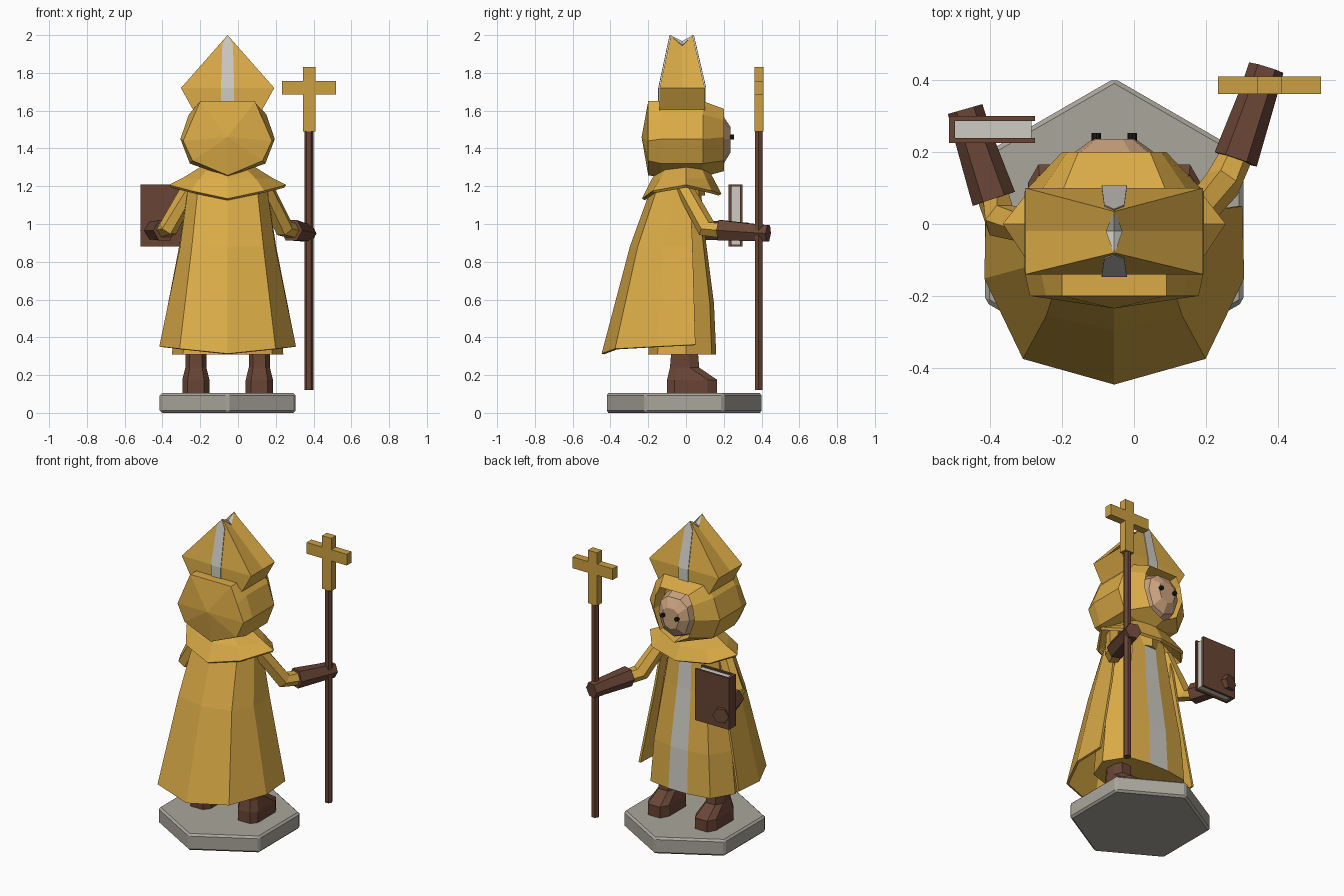
import bpy, bmesh, math
from mathutils import Vector

default_cube = bpy.data.objects.get("Cube")
if default_cube:
    bpy.data.objects.remove(default_cube, do_unlink=True)

CENTRE = Vector((-0.055, 0, 0))   # the figure's own middle line


def make_material(name, red, green, blue):
    material = bpy.data.materials.new(name)
    material.use_nodes = True
    color = (red, green, blue, 1)
    material.diffuse_color = color
    shader = next(n for n in material.node_tree.nodes if n.type == 'BSDF_PRINCIPLED')
    shader.inputs["Base Color"].default_value = color
    return material


gold = make_material("gold cloth", 0.71, 0.41, 0.063)
brass = make_material("brass", 0.6, 0.35, 0.053)
brown = make_material("brown leather", 0.14, 0.06, 0.036)
white = make_material("pale trim", 0.62, 0.6, 0.55)
stone = make_material("stone", 0.4, 0.38, 0.33)
skin = make_material("skin", 0.6, 0.37, 0.21)
black = make_material("black", 0.01, 0.01, 0.01)


def finish(name, bm, *materials, offset=CENTRE):
    bmesh.ops.recalc_face_normals(bm, faces=bm.faces[:])
    mesh = bpy.data.meshes.new(name)
    bm.to_mesh(mesh)
    bm.free()
    for material in materials:
        mesh.materials.append(material)
    obj = bpy.data.objects.new(name, mesh)
    obj.location = offset
    bpy.context.collection.objects.link(obj)
    return obj


def mirrored(half):
    """Complete a half outline across the middle line."""
    return [(-p[0], *p[1:]) for p in reversed(half) if p[0] > 0] + list(half)


def loft(rings, closed=True, caps=True):
    """Skin a row of equal rings with quads; return the mesh and its two caps."""
    bm = bmesh.new()
    rows = [[bm.verts.new(p) for p in ring] for ring in rings]
    count = len(rows[0])
    for low, high in zip(rows, rows[1:]):
        for i in range(count if closed else count - 1):
            j = (i + 1) % count
            bm.faces.new((low[i], low[j], high[j], high[i]))
    ends = [bm.faces.new(rows[0]), bm.faces.new(rows[-1])] if caps else []
    return bm, ends


def at_height(z, half):
    return [(x, y, z) for x, y in mirrored(half)]


def at_depth(y, half):
    return [(x, y, z) for x, z in mirrored(half)]


def tube(name, stations, material, sides=6, offset=CENTRE):
    """Faceted tube through (point, radius) stations."""
    points = [Vector(p) for p, r in stations]
    rings = []
    for i, (p, radius) in enumerate(stations):
        direction = points[min(i + 1, len(points) - 1)] - points[max(i - 1, 0)]
        turn = direction.to_track_quat('Z', 'Y')
        angles = [math.tau * k / sides for k in range(sides)]
        rings.append([points[i] + turn @ Vector((radius * math.cos(a), radius * math.sin(a), 0))
                      for a in angles])
    return finish(name, loft(rings)[0], material, offset=offset)


def box(name, low, high, material):
    bm = bmesh.new()
    bmesh.ops.create_cube(bm, size=1)
    for v in bm.verts:
        v.co = [high[i] if v.co[i] > 0 else low[i] for i in range(3)]
    return finish(name, bm, material, offset=Vector())


def thicken(obj, amount):
    modifier = obj.modifiers.new("Thickness", 'SOLIDIFY')
    modifier.thickness = amount
    modifier.offset = 0


# Six-sided base
bm = bmesh.new()
bmesh.ops.create_cone(bm, cap_ends=True, segments=6, radius1=0.415, radius2=0.415, depth=0.105)
for v in bm.verts:
    angle = round((math.atan2(v.co.y, v.co.x) - math.pi / 6) / (math.pi / 3)) * math.pi / 3 + math.pi / 6
    v.co.x, v.co.y = 0.415 * math.cos(angle), 0.415 * math.sin(angle)
base = finish("base", bm, stone, offset=CENTRE + Vector((0, -0.01, 0.0525)))
bevel = base.modifiers.new("Edge", 'BEVEL')
bevel.width = 0.012
bevel.segments = 1

# Boots: (height, half width, heel, toe)
boot_levels = [(0.1, 0.072, -0.1, 0.165), (0.175, 0.072, -0.1, 0.165),
               (0.24, 0.056, -0.085, 0.07), (0.36, 0.056, -0.075, 0.06)]
for side, x in (("left", 0.168), ("right", -0.168)):
    rings = [at_height(z, [(w * 0.6, heel), (w, heel + 0.04), (w, toe - 0.05), (w * 0.6, toe)])
             for z, w, heel, toe in boot_levels]
    finish(side + "_boot", loft(rings)[0], brown, offset=CENTRE + Vector((x, 0, 0)))

# Robe with a pale strip down the chest: (height, half width, front, back)
rings = []
for z, w, front, back in [(0.31, 0.295, 0.16, -0.2), (0.58, 0.27, 0.148, -0.19),
                          (0.95, 0.21, 0.1, -0.15), (1.22, 0.16, 0.075, -0.12)]:
    rings.append(at_height(z, [(w * 0.23, front), (w * 0.72, front * 0.85), (w, 0),
                               (w * 0.8, back * 0.75), (w * 0.3, back)]))
robe = finish("robe", loft(rings)[0], gold, white)
for face in robe.data.polygons:
    if abs(face.center.x) < 0.01 and face.normal.y > 0.5:
        face.material_index = 1

# Cape, open at the front
rings = [mirrored([(0, -0.44, 0.312), (0.25, -0.37, 0.338), (0.355, -0.15, 0.35), (0.35, 0.05, 0.36)]),
         at_height(0.88, [(0, -0.29), (0.185, -0.25), (0.245, -0.12), (0.25, 0.035)]),
         at_height(1.21, [(0, -0.17), (0.15, -0.14), (0.2, -0.05), (0.2, 0.02)])]
thicken(finish("cape", loft(rings, closed=False, caps=False)[0], gold), 0.014)

# Shoulder collar
outer = [(0, -0.225, 1.13), (0.19, -0.17, 1.17), (0.305, 0, 1.2), (0.2, 0.13, 1.17), (0, 0.18, 1.155)]
middle = [(x * 0.77, y * 0.77, 1.235) for x, y, z in outer]
inner = [(x * 0.4, y * 0.55, 1.305) for x, y, z in outer]


def ring_of(half):
    """Full ring without doubling the point where both ends meet the middle."""
    return mirrored(half)[1:] if half[-1][0] > 0 else half + [(-x, y, z) for x, y, z in half[-2:0:-1]]


thicken(finish("collar", loft([ring_of(r) for r in (outer, middle, inner)], caps=False)[0], gold), 0.018)
tube("neck", [((0, 0, 1.15), 0.1), ((0, 0, 1.35), 0.1)], gold, 8)

# Hood, recessed around the face and peaked at the back
opening = [(0, 1.28), (0.1, 1.335), (0.145, 1.46), (0.13, 1.55), (0.1, 1.61)]
full = [(0, 1.25), (0.2, 1.32), (0.25, 1.45), (0.205, 1.58), (0.145, 1.65)]
rear = [(0, 1.257), (0.185, 1.335), (0.235, 1.44), (0.19, 1.545), (0.145, 1.65)]
recess = [(x * 0.93, 1.45 + (z - 1.45) * 0.93) for x, z in opening]
bm, ends = loft([at_depth(-0.2, rear), at_depth(-0.13, full), at_depth(0.09, full),
                 at_depth(0.2, opening), at_depth(0.12, recess)])
peak = bmesh.ops.poke(bm, faces=[ends[0]])["verts"][0]
peak.co = (0, -0.235, 1.46)
finish("hood", bm, gold)

# Face and eyes
face_rings = []
for y, width, height in [(0.1, 0.13, 0.165), (0.2, 0.11, 0.13), (0.236, 0.06, 0.07)]:
    outline = [(0, -1), (0.7, -0.75), (1, 0), (0.85, 0.6), (0.4, 0.9)]
    face_rings.append(at_depth(y, [(x * width, 1.45 + z * height) for x, z in outline]))
finish("face", loft(face_rings)[0], skin)
for side, x in (("left", -0.05), ("right", 0.05)):
    tube(side + "_eye", [((x, 0.22, 1.46), 0.013), ((x, 0.253, 1.46), 0.013)], black, 8)

# Two-peaked hat: band, wide brim line, peaks with a valley between
BACK, FRONT, VALLEY = -0.14, 0.1, -0.02
PEAKS = {BACK: -0.08, FRONT: 0.035}
bm = bmesh.new()
band = [bm.verts.new((x, y, 1.6)) for x, y in ((-0.18, BACK), (0.18, BACK), (0.18, FRONT), (-0.18, FRONT))]
brim = [bm.verts.new((math.copysign(0.247, v.co.x), v.co.y, 1.72)) for v in band]
back_tip, front_tip = (bm.verts.new((0, PEAKS[y], 2)) for y in (BACK, FRONT))
dip = bm.verts.new((0, VALLEY, 1.96))
bm.faces.new(band)
for i in range(4):
    j = (i + 1) % 4
    bm.faces.new((band[i], band[j], brim[j], brim[i]))
bm.faces.new((brim[0], brim[1], back_tip))
bm.faces.new((brim[2], brim[3], front_tip))
for back, front in ((brim[1], brim[2]), (brim[0], brim[3])):
    edge = bm.verts.new((back.co.x, VALLEY, 1.72))
    bm.faces.new((back, edge, dip, back_tip))
    bm.faces.new((edge, front, front_tip, dip))
bmesh.ops.remove_doubles(bm, verts=bm.verts[:], dist=0.0001)
finish("hat", bm, gold)

# Pale strips on both hat faces, running over into the valley
for label, y in (("back", BACK), ("front", FRONT)):
    out = math.copysign(0.005, y)
    slope = (PEAKS[y] - y) / 0.28
    half = [(0.035, y + out, 1.61), (0.035, y + out, 1.72), (0.028, y + out + slope * 0.23, 1.95),
            (0, PEAKS[y] + out, 2)]
    bm = bmesh.new()
    rows = [[bm.verts.new((s * x, py, z)) for s in (-1, 1)] for x, py, z in half[:-1]]
    for low, high in zip(rows, rows[1:]):
        bm.faces.new((*low, *reversed(high)))
    tip = bm.verts.new(half[-1])
    bm.faces.new((*rows[-1], tip))
    bottom = bm.verts.new((0, VALLEY, 1.966))
    for s in (-1, 1):
        bm.faces.new((tip, bottom, bm.verts.new((s * 0.022, VALLEY, 1.945))))
    thicken(finish(label + "_hat_strip", bm, white), 0.004)

# Arms: sleeves and long gloves
tube("left_sleeve", [((0.19, -0.02, 1.21), 0.045), ((0.3, 0.11, 0.975), 0.052), ((0.345, 0.2, 0.965), 0.045)], gold)
tube("left_glove", [((0.338, 0.18, 0.967), 0.062), ((0.4, 0.36, 0.955), 0.052), ((0.423, 0.435, 0.95), 0.05)], brown)
tube("right_sleeve", [((-0.19, -0.02, 1.21), 0.045), ((-0.315, 0.01, 0.975), 0.052), ((-0.345, 0.1, 0.965), 0.045)], gold)
tube("right_glove", [((-0.335, 0.07, 0.967), 0.062), ((-0.395, 0.25, 0.965), 0.052), ((-0.415, 0.32, 0.965), 0.05)], brown)

# Staff with a cross on top
tube("staff", [((0.375, 0.385, 0.12), 0.024), ((0.375, 0.385, 1.55), 0.024)], brown, offset=Vector())
cross = [(0.033, 1.49), (0.033, 1.685), (0.143, 1.685), (0.143, 1.757), (0.033, 1.757), (0.033, 1.83)]
bm, ends = loft([at_depth(y, cross) for y in (0.362, 0.41)])
finish("cross", bm, brass, offset=Vector((0.377, 0, 0)))

# Book: two covers, a spine and pages
for label, y in (("back", 0.226), ("front", 0.286)):
    box(label + "_cover", (-0.515, y, 0.88), (-0.275, y + 0.014, 1.21), brown)
box("book_spine", (-0.515, 0.23, 0.88), (-0.498, 0.296, 1.21), brown)
box("pages", (-0.5, 0.238, 0.89), (-0.285, 0.288, 1.2), white)
